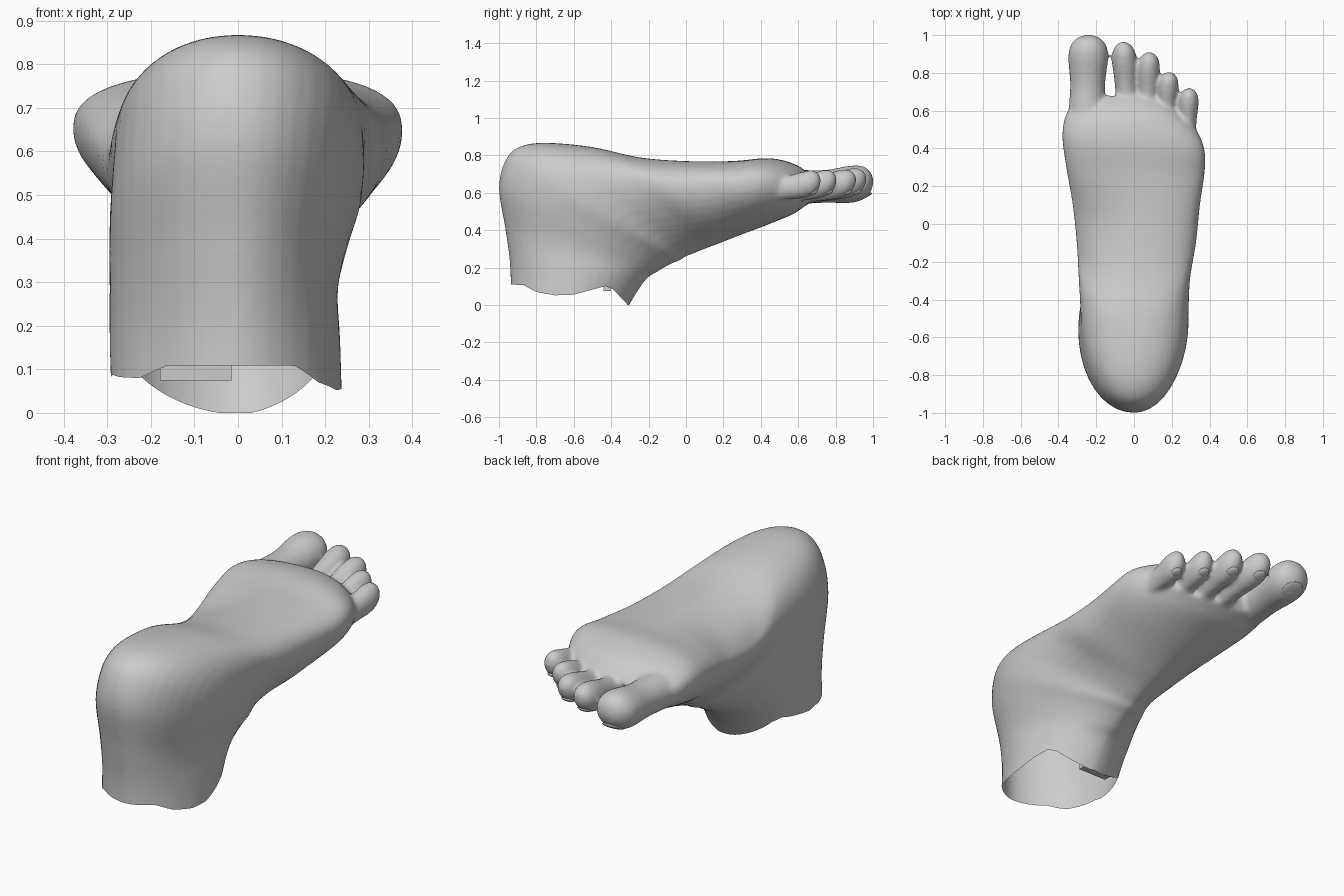
import bpy, bmesh
from math import sin, cos, pi, exp, copysign
from mathutils import Vector

if "Cube" in bpy.data.objects:
    bpy.data.objects.remove(bpy.data.objects["Cube"])

SIDES = 40


def catmull(a, b, c, d, t):
    return 0.5 * (2 * b + (c - a) * t + (2 * a - 5 * b + 4 * c - d) * t * t
                  + (3 * b - a - 3 * c + d) * t ** 3)


def loft(bm, rings, steps=5):
    """Closed skin through rings of equal length, smoothed along the path."""
    dense, last = [], len(rings) - 1
    for i in range(last):
        four = [rings[max(0, min(last, i + k))] for k in (-1, 0, 1, 2)]
        for s in range(steps):
            dense.append([catmull(*p, s / steps) for p in zip(*four)])
    dense.append(rings[-1])
    loops = [[bm.verts.new(p) for p in ring] for ring in dense]
    for a, b in zip(loops, loops[1:]):
        for j in range(len(a)):
            k = (j + 1) % len(a)
            bm.faces.new((a[j], a[k], b[k], b[j]))
    bm.faces.new(loops[0])
    bm.faces.new(loops[-1])


def power(v, e):
    return copysign(abs(v) ** e, v)


def clamp(v):
    return max(0.0, min(1.0, v))


def body_ring(dy, dz, py, pz, left, right, mid, n, pinch, skew):
    """Egg-shaped section from the instep point (dy, dz) to the sole point (py, pz)."""
    ring = []
    for j in range(SIDES):
        a = 2 * pi * j / SIDES
        c, s = cos(a), sin(a)
        e = 2 / n if c < 0 else 1.0
        narrow = e if c < 0 else (pinch if s > 0 else (1 + pinch) / 2)
        x = power(s, narrow) * (right if s > 0 else -left)
        t = mid - power(c, e) * (mid if c > 0 else 1 - mid)
        y, z = dy + (py - dy) * t, dz + (pz - dz) * t
        y -= skew * max(0, x) ** 2
        # hollow of the arch on the inner side
        z -= 0.08 * exp(-((y + 0.08) / 0.27) ** 2) * clamp(-x / 0.28) * clamp((z - 0.45) / 0.25)
        ring.append(Vector((x, y, z)))
    return ring


def toe_rings(base, tip, rx, rz):
    base, tip = Vector(base), Vector(tip)
    rings = []
    for t, r in ((0, 1), (0.45, 0.88), (0.74, 1), (0.88, 0.92), (0.965, 0.6), (1, 0.2)):
        c = base.lerp(tip, t) - Vector((0, 0, 0.01 * sin(pi * t)))
        rings.append([c + Vector((rx * r * sin(2 * pi * j / 20), 0, rz * r * cos(2 * pi * j / 20)))
                      for j in range(20)])
    return rings


# instep y, z, sole y, z, left, right, widest position, sole squareness, instep pinch, toe-line skew
SECTIONS = [
    (-0.37, -0.15, -0.94, -0.15, -0.29, 0.24, 0.5, 1.8, 1.25, 0),
    (-0.32, -0.03, -0.94, 0.0, -0.29, 0.24, 0.5, 1.8, 1.25, 0),
    (-0.22, 0.13, -0.94, 0.20, -0.295, 0.235, 0.5, 1.85, 1.25, 0),
    (-0.15, 0.18, -0.965, 0.40, -0.295, 0.23, 0.5, 1.95, 1.25, 0),
    (-0.08, 0.22, -1.0, 0.62, -0.295, 0.26, 0.52, 2.05, 1.25, 0),
    (-0.03, 0.24, -0.97, 0.765, -0.29, 0.285, 0.53, 2.05, 1.25, 0),
    (0.0, 0.26, -0.9, 0.842, -0.285, 0.29, 0.55, 2.05, 1.25, 0),
    (0.04, 0.275, -0.76, 0.868, -0.285, 0.29, 0.57, 2.1, 1.25, 0),
    (0.10, 0.30, -0.5, 0.845, -0.295, 0.30, 0.58, 2.2, 1.22, 0),
    (0.18, 0.33, -0.25, 0.79, -0.305, 0.33, 0.6, 2.4, 1.2, 0),
    (0.28, 0.37, 0.0, 0.77, -0.325, 0.35, 0.61, 2.5, 1.15, 0),
    (0.40, 0.415, 0.25, 0.77, -0.36, 0.375, 0.62, 2.5, 1.1, 0.2),
    (0.50, 0.455, 0.45, 0.785, -0.38, 0.375, 0.6, 2.5, 1.0, 0.6),
    (0.58, 0.49, 0.60, 0.745, -0.355, 0.345, 0.6, 2.3, 1.0, 1.0),
    (0.65, 0.54, 0.685, 0.67, -0.28, 0.28, 0.5, 2.0, 1.0, 1.2),
]
# base, tip, half width, half height
TOES = [
    ((-0.25, 0.50, 0.63), (-0.24, 1.0, 0.66), 0.106, 0.1),
    ((-0.03, 0.50, 0.59), (-0.056, 0.965, 0.675), 0.066, 0.078),
    ((0.065, 0.48, 0.59), (0.08, 0.91, 0.67), 0.061, 0.076),
    ((0.16, 0.42, 0.59), (0.186, 0.805, 0.67), 0.056, 0.073),
    ((0.275, 0.36, 0.61), (0.292, 0.72, 0.665), 0.054, 0.072),
]

# foot: lofted body and toes, fused into one skin
bm = bmesh.new()
loft(bm, [body_ring(*s) for s in SECTIONS])
for toe in TOES:
    loft(bm, toe_rings(*toe))
bmesh.ops.recalc_face_normals(bm, faces=bm.faces)
mesh = bpy.data.meshes.new("foot")
bm.to_mesh(mesh)
bm.free()
foot = bpy.data.objects.new("foot", mesh)
bpy.context.collection.objects.link(foot)
bpy.context.view_layer.objects.active = foot
foot.select_set(True)
fuse = foot.modifiers.new("fuse", 'REMESH')
fuse.mode, fuse.voxel_size = 'VOXEL', 0.01
soften = foot.modifiers.new("soften", 'SMOOTH')
soften.factor, soften.iterations = 0.5, 14
for name in ("fuse", "soften"):
    bpy.ops.object.modifier_apply(modifier=name)

# wavy open rim of the ankle
RIM = [(-1.1, 0.112), (-0.87, 0.108), (-0.8, 0.07), (-0.7, 0.052), (-0.6, 0.056),
       (-0.43, 0.102), (-0.39, 0.085), (-0.31, 0.0), (2.0, 0.0)]


def rim(p):
    for (y0, z0), (y1, z1) in zip(RIM, RIM[1:]):
        if y0 <= p.y <= y1:
            z = z0 + (z1 - z0) * (p.y - y0) / (y1 - y0)
            return z + 0.2 * clamp(-p.x - 0.12) * clamp((-0.45 - p.y) * 5) * clamp((p.y + 0.9) * 5)
    return 0.0


# flatten the rim, cut straight across, then restore its wave
bm = bmesh.new()
bm.from_mesh(foot.data)
for v in bm.verts:
    v.co.z -= rim(v.co)
bmesh.ops.bisect_plane(bm, geom=bm.verts[:] + bm.edges[:] + bm.faces[:], dist=0.0005,
                       plane_co=(0, 0, 0), plane_no=(0, 0, 1), clear_inner=True)
for v in bm.verts:
    v.co.z += rim(v.co)
bm.to_mesh(foot.data)
bm.free()
foot.data.shade_smooth()

# toenails on the underside of the toe tips
for i, (base, tip, rx, rz) in enumerate(TOES):
    c = Vector(base).lerp(Vector(tip), 0.88)
    bpy.ops.mesh.primitive_uv_sphere_add(segments=20, ring_count=10, radius=1,
                                         location=(c.x, c.y, c.z - rz * 0.8))
    nail = bpy.context.object
    nail.name = f"toenail_{i + 1}"
    nail.scale = (rx * 0.52, rx * 0.55, 0.012)
    nail.rotation_euler.x = 0.4
    nail.data.shade_smooth()

# small plate inside the ankle opening
bpy.ops.mesh.primitive_cube_add(size=1, location=(-0.097, -0.42, 0.092))
plate = bpy.context.object
plate.name = "ankle_plate"
plate.scale = (0.165, 0.04, 0.036)
